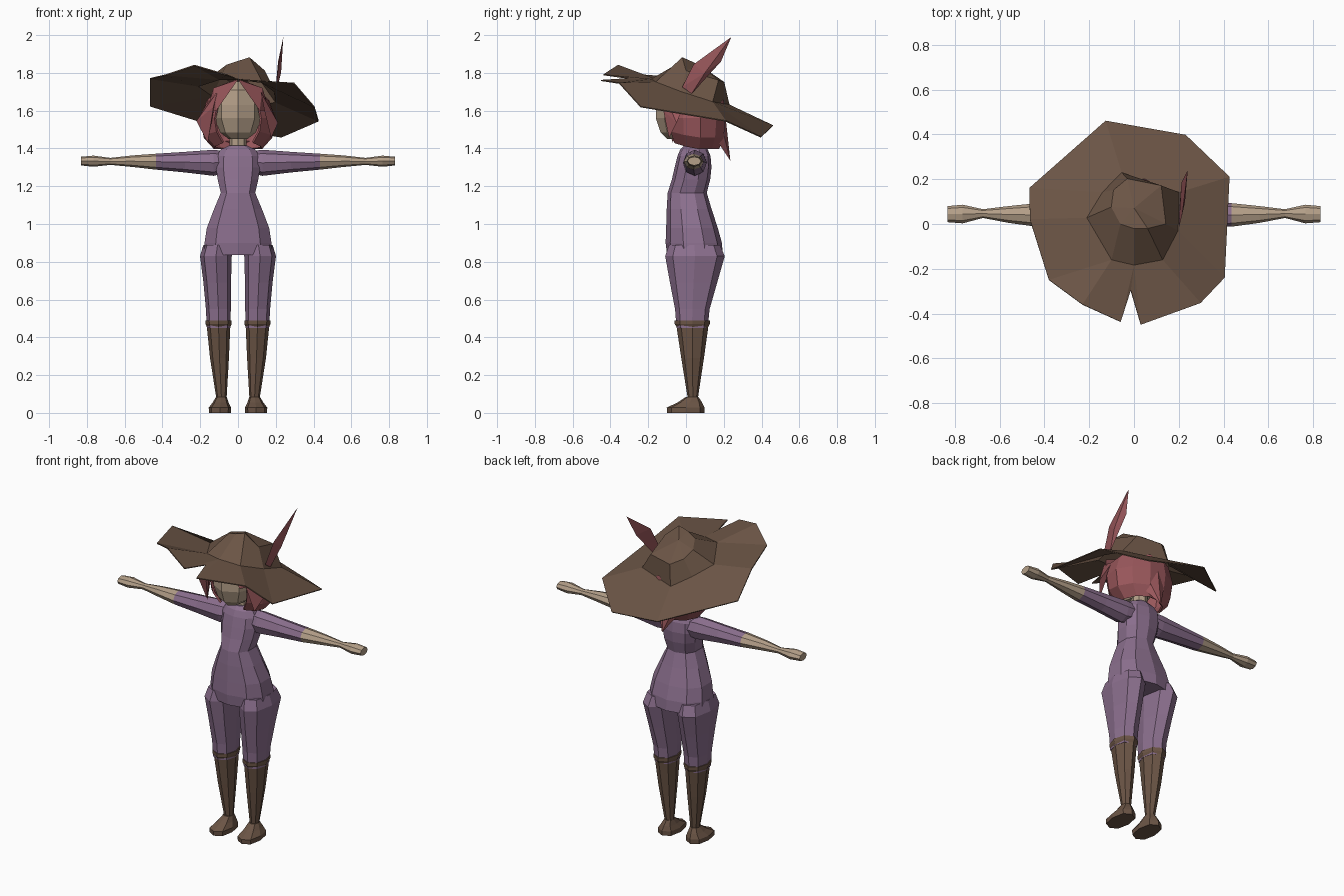
import bpy, bmesh, math
from mathutils import Vector


def material(name, rgb):
    m = bpy.data.materials.new(name)
    m.diffuse_color = (*rgb, 1)
    return m


PURPLE = material("purple cloth", (0.26, 0.16, 0.27))
SKIN = material("skin", (0.46, 0.35, 0.25))
HAIR = material("red hair", (0.32, 0.095, 0.105))
BROWN = material("brown leather", (0.147, 0.09, 0.06))


def finish(name, bm, mats, mirror=False, thick=0):
    bmesh.ops.recalc_face_normals(bm, faces=bm.faces)
    me = bpy.data.meshes.new(name)
    bm.to_mesh(me)
    bm.free()
    for m in mats:
        me.materials.append(m)
    ob = bpy.data.objects.new(name, me)
    bpy.context.collection.objects.link(ob)
    if mirror:
        ob.modifiers.new("mirror", 'MIRROR')
    if thick:
        s = ob.modifiers.new("thickness", 'SOLIDIFY')
        s.thickness, s.offset = thick, 0
    return ob


def ring(cx, rx, y0, y1, z, n=8, power=1.0):
    """Horizontal cross-section; power below 1 squares it off."""
    pts = []
    for i in range(n):
        a = 2 * math.pi * i / n - math.pi / 2
        c, s = math.cos(a), math.sin(a)
        c = math.copysign(abs(c) ** power, c) if abs(c) > 1e-6 else 0
        s = math.copysign(abs(s) ** power, s) if abs(s) > 1e-6 else 0
        pts.append((cx + rx * c, (y0 + y1) / 2 + (y1 - y0) / 2 * s, z))
    return pts


def loft(rings, closed=True, caps=True):
    bm = bmesh.new()
    vs = [[bm.verts.new(p) for p in r] for r in rings]
    n = len(vs[0])
    for a, b in zip(vs, vs[1:]):
        for i in range(n if closed else n - 1):
            j = (i + 1) % n
            bm.faces.new((a[i], a[j], b[j], b[i]))
    if caps:
        bm.faces.new(vs[0])
        bm.faces.new(vs[-1])
    return bm


def hull(name, pts, mat):
    bm = bmesh.new()
    for p in pts:
        bm.verts.new(p)
    bmesh.ops.convex_hull(bm, input=bm.verts)
    return finish(name, bm, [mat])


# Torso: half width, front y, back y, height
torso = [(0.19, -0.10, 0.195, 0.835), (0.185, -0.108, 0.19, 0.90), (0.172, -0.105, 0.168, 0.98),
         (0.132, -0.102, 0.135, 1.08), (0.095, -0.097, 0.11, 1.165), (0.112, -0.075, 0.128, 1.235),
         (0.122, -0.06, 0.135, 1.30), (0.118, -0.045, 0.13, 1.36), (0.095, -0.03, 0.115, 1.395),
         (0.05, -0.01, 0.10, 1.415)]
finish("torso", loft([ring(0, rx, a, b, z, 10, 0.85) for rx, a, b, z in torso]), [PURPLE])

# Trouser legs
legs = [(0.103, 0.062, -0.05, 0.115, 0.45), (0.104, 0.066, -0.058, 0.125, 0.55),
        (0.110, 0.073, -0.085, 0.165, 0.69), (0.117, 0.084, -0.11, 0.205, 0.83),
        (0.108, 0.075, -0.09, 0.18, 0.89)]
finish("trouser_leg", loft([ring(*s, 8, 0.85) for s in legs]), [PURPLE], mirror=True)

# Boot shafts with a turned cuff
boots = [(0.088, 0.026, 0.01, 0.062, 0.06), (0.088, 0.028, 0.008, 0.064, 0.085),
         (0.098, 0.05, -0.025, 0.095, 0.29), (0.103, 0.062, -0.05, 0.118, 0.455),
         (0.103, 0.069, -0.06, 0.126, 0.47), (0.103, 0.070, -0.06, 0.127, 0.49)]
finish("boot_shaft", loft([ring(*s) for s in boots]), [BROWN], mirror=True)

# Feet
feet = [(0.096, 0.058, -0.10, 0.097, 0.0), (0.096, 0.059, -0.102, 0.098, 0.028),
        (0.092, 0.042, -0.045, 0.085, 0.055), (0.088, 0.028, 0.0, 0.066, 0.085)]
finish("foot", loft([ring(*s, 8, 0.8) for s in feet]), [BROWN], mirror=True)

# Arms: x, front y, back y, bottom z, top z; sleeve ends at the forearm
arms = [(0.06, 0.0, 0.11, 1.27, 1.385), (0.13, -0.017, 0.11, 1.255, 1.393),
        (0.28, -0.014, 0.10, 1.273, 1.382), (0.435, -0.012, 0.093, 1.288, 1.372),
        (0.56, 0.005, 0.08, 1.302, 1.363), (0.675, 0.027, 0.066, 1.313, 1.350),
        (0.765, 0.003, 0.086, 1.303, 1.362), (0.832, 0.008, 0.08, 1.31, 1.356)]
bm = loft([[(x, (a + b) / 2 + (b - a) / 2 * math.cos(t * math.pi / 4),
             (c + d) / 2 + (d - c) / 2 * math.sin(t * math.pi / 4)) for t in range(8)]
           for x, a, b, c, d in arms])
for f in bm.faces:
    f.material_index = int(f.calc_center_median().x > 0.435)
finish("arm", bm, [PURPLE, SKIN], mirror=True)

# Neck and head
finish("neck", loft([ring(0, 0.045, 0.0, 0.095, z) for z in (1.39, 1.48)]), [SKIN])
head = [(0.05, -0.10, 0.08, 1.45), (0.095, -0.135, 0.11, 1.485), (0.125, -0.16, 0.15, 1.56),
        (0.125, -0.16, 0.16, 1.63), (0.10, -0.145, 0.14, 1.71), (0.05, -0.08, 0.09, 1.755)]
finish("head", loft([ring(0, rx, a, b, z) for rx, a, b, z in head]), [SKIN])

# Hair bowl, open at the face
bowl = [(0.125, 0.13, 1.40), (0.18, 0.155, 1.46), (0.195, 0.165, 1.56), (0.165, 0.155, 1.65),
        (0.09, 0.10, 1.72)]
rows = []
for rx, ry, z in bowl:
    row = []
    for i in range(10):
        a = math.radians(-52 + 284 * i / 9)
        lift = 0.04 * max(0, -math.sin(a)) if z < 1.5 else 0
        row.append((rx * math.cos(a), 0.045 + ry * math.sin(a), z + lift))
    rows.append(row)
finish("hair_bowl", loft(rows, closed=False, caps=False), [HAIR], thick=0.012)

# Parted fringe and side locks
for side, s in (("left", -1), ("right", 1)):
    hull(side + "_fringe", [(0, -0.168, 1.765), (0, -0.10, 1.77), (s * 0.115, -0.145, 1.60),
                            (s * 0.13, -0.09, 1.72), (s * 0.165, -0.05, 1.60)], HAIR)
hull("left_lock", [(-0.11, -0.12, 1.70), (-0.13, -0.13, 1.62), (-0.22, -0.07, 1.545),
                   (-0.16, -0.07, 1.43), (-0.17, 0.0, 1.63)], HAIR)
hull("right_lock", [(0.12, -0.12, 1.70), (0.14, -0.12, 1.60), (0.175, -0.09, 1.455),
                    (0.212, -0.05, 1.535), (0.16, 0.0, 1.65)], HAIR)
hull("back_lock", [(-0.08, 0.18, 1.55), (0.08, 0.18, 1.55), (0, 0.21, 1.56),
                   (-0.07, 0.165, 1.44), (0.07, 0.165, 1.44), (0, 0.235, 1.335)], HAIR)

# Hat: crown base, crown top and ragged brim outline, clockwise from the back
base = [(-0.055, 0.228, 1.63), (0.2, 0.14, 1.645), (0.195, -0.03, 1.70), (0.127, -0.16, 1.75),
        (0, -0.183, 1.765), (-0.1, -0.16, 1.765), (-0.21, 0.027, 1.73), (-0.14, 0.14, 1.68)]
top = [(-0.03, 0.2, 1.75), (0.12, 0.17, 1.76), (0.14, 0.0, 1.81), (0.06, -0.02, 1.88),
       (0.0, -0.02, 1.86), (-0.06, 0.0, 1.84), (-0.1, 0.075, 1.81), (-0.09, 0.15, 1.78)]
brim = [(-0.127, 0.46, 1.52), (0.23, 0.397, 1.46), (0.426, 0.21, 1.545), (0.404, -0.24, 1.62),
        (0.297, -0.353, 1.745), (0.03, -0.45, 1.76), (-0.015, -0.295, 1.77),
        (-0.06, -0.437, 1.79), (-0.23, -0.36, 1.84), (-0.38, -0.25, 1.79),
        (-0.465, 0.02, 1.77), (-0.467, 0.16, 1.625)]
to_base = [0, 1, 1, 2, 3, 4, 4, 4, 5, 5, 6, 7]
bm = loft([base, top], caps=False)
bm.verts.ensure_lookup_table()
inner, upper = bm.verts[:8], bm.verts[8:16]
peak = bm.verts.new((0.0, 0.07, 1.84))
for i in range(8):
    bm.faces.new((upper[i], upper[(i + 1) % 8], peak))
outer = [bm.verts.new(p) for p in brim]
for i in range(12):
    j = (i + 1) % 12
    quad = [outer[i], outer[j], inner[to_base[j]], inner[to_base[i]]]
    bm.faces.new(list(dict.fromkeys(quad)))
finish("hat", bm, [BROWN], thick=0.006)

# Hat feather
hull("feather", [(0.24, 0.24, 1.99), (0.215, 0.04, 1.845), (0.2, -0.02, 1.725),
                 (0.2, 0.03, 1.69), (0.212, 0.185, 1.86), (0.228, 0.10, 1.80)], HAIR)
